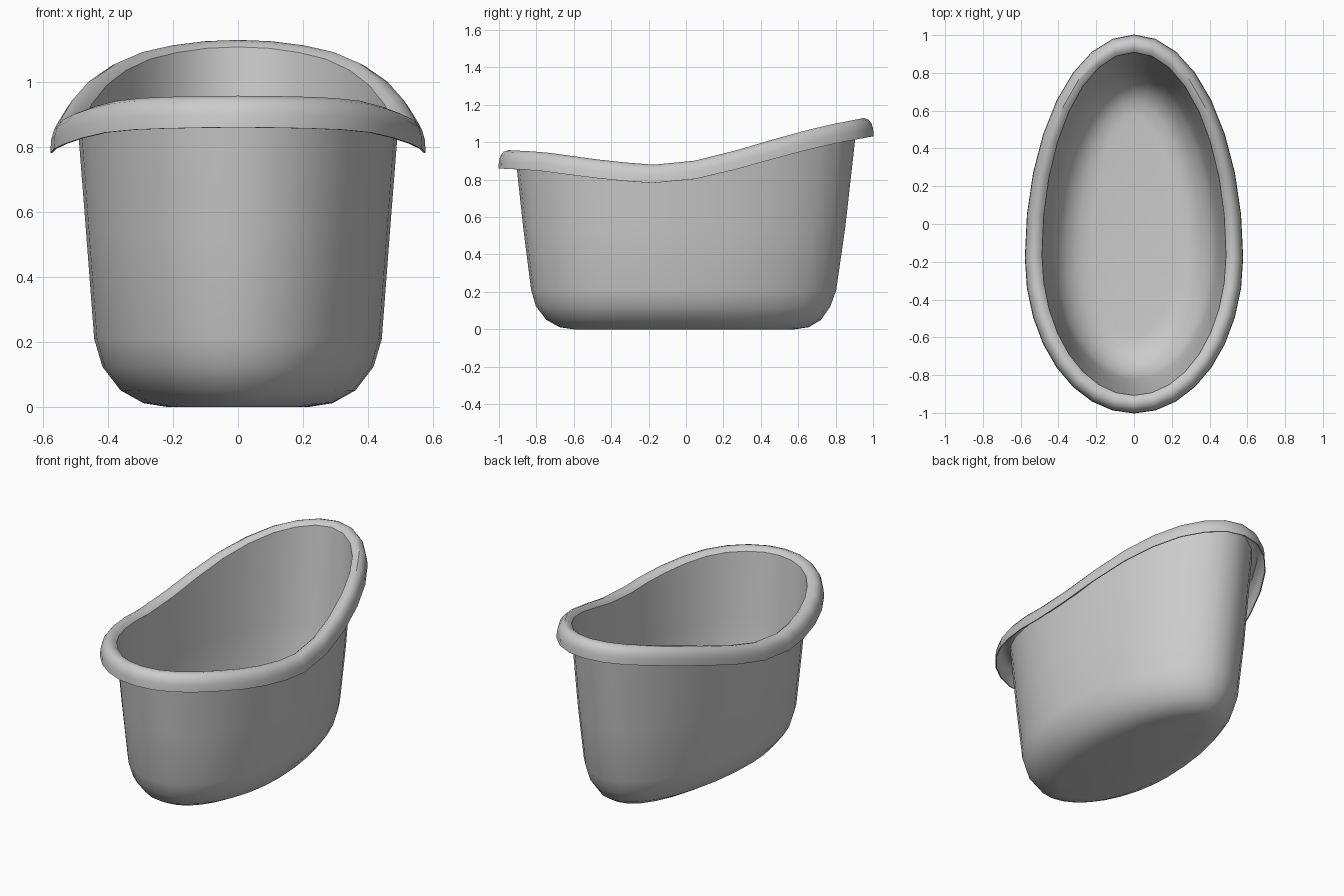
import bpy, bmesh
from math import sin, cos, tau

if "Cube" in bpy.data.objects:
    bpy.data.objects.remove(bpy.data.objects["Cube"])

SEGMENTS = 32

# Height of the rim crest along the length of the tub: (y, z)
CREST = [(-1, .955), (-.8, .945), (-.6, .918), (-.4, .893), (-.18, .877),
         (.03, .894), (.25, .945), (.5, 1.015), (.75, 1.08), (1, 1.127)]


def crest_height(y):
    for (y0, z0), (y1, z1) in zip(CREST, CREST[1:]):
        if y <= y1:
            return z0 + (z1 - z0) * (y - y0) / (y1 - y0)
    return CREST[-1][1]


def egg(a, half_width, front, back):
    """Point on an egg outline that is widest a little towards the front."""
    centre = -.18 * (front + back) / 2
    s = sin(a)
    reach = back - centre if s > 0 else front + centre
    return half_width * cos(a), centre + reach * s


# Rings: half width, front reach, back reach, height, height is measured from crest
rings = [(.22, .60, .58, .003, False), (.29, .675, .655, .014, False),
         (.36, .745, .72, .053, False), (.415, .80, .77, .125, False),
         (.44, .825, .80, .21, False), (.465, .867, .848, .54, False),
         (.49, .91, .912, -.02, True)]
# Rolled rim: fraction of rim width, drop below the crest
for t, drop in [(.2, .005), (.45, 0), (.7, .008), (.88, .028), (.97, .055), (1, .095)]:
    rings.append((.49 + .085 * t, .91 + .09 * t, .912 + .088 * t, -drop, True))

# Tub shell lofted through the rings
bm = bmesh.new()
loops = []
for w, f, b, z, from_crest in rings:
    loop = []
    for i in range(SEGMENTS):
        a = tau * i / SEGMENTS
        x, y = egg(a, w, f, b)
        h = crest_height(egg(a, .575, 1, 1)[1]) + z if from_crest else z
        loop.append(bm.verts.new((x, y, h)))
    loops.append(loop)
bm.faces.new(loops[0][::-1])
for lo, hi in zip(loops, loops[1:]):
    for i in range(SEGMENTS):
        j = (i + 1) % SEGMENTS
        bm.faces.new((lo[i], lo[j], hi[j], hi[i]))
mesh = bpy.data.meshes.new("bathtub")
bm.to_mesh(mesh)
bm.free()
tub = bpy.data.objects.new("bathtub", mesh)
bpy.context.collection.objects.link(tub)

# Thin sheet thickness
bpy.context.view_layer.objects.active = tub
tub.select_set(True)
solid = tub.modifiers.new("thickness", 'SOLIDIFY')
solid.thickness = .006
solid.offset = 0
bpy.ops.object.modifier_apply(modifier=solid.name)
bpy.ops.object.shade_smooth_by_angle(angle=.6)
